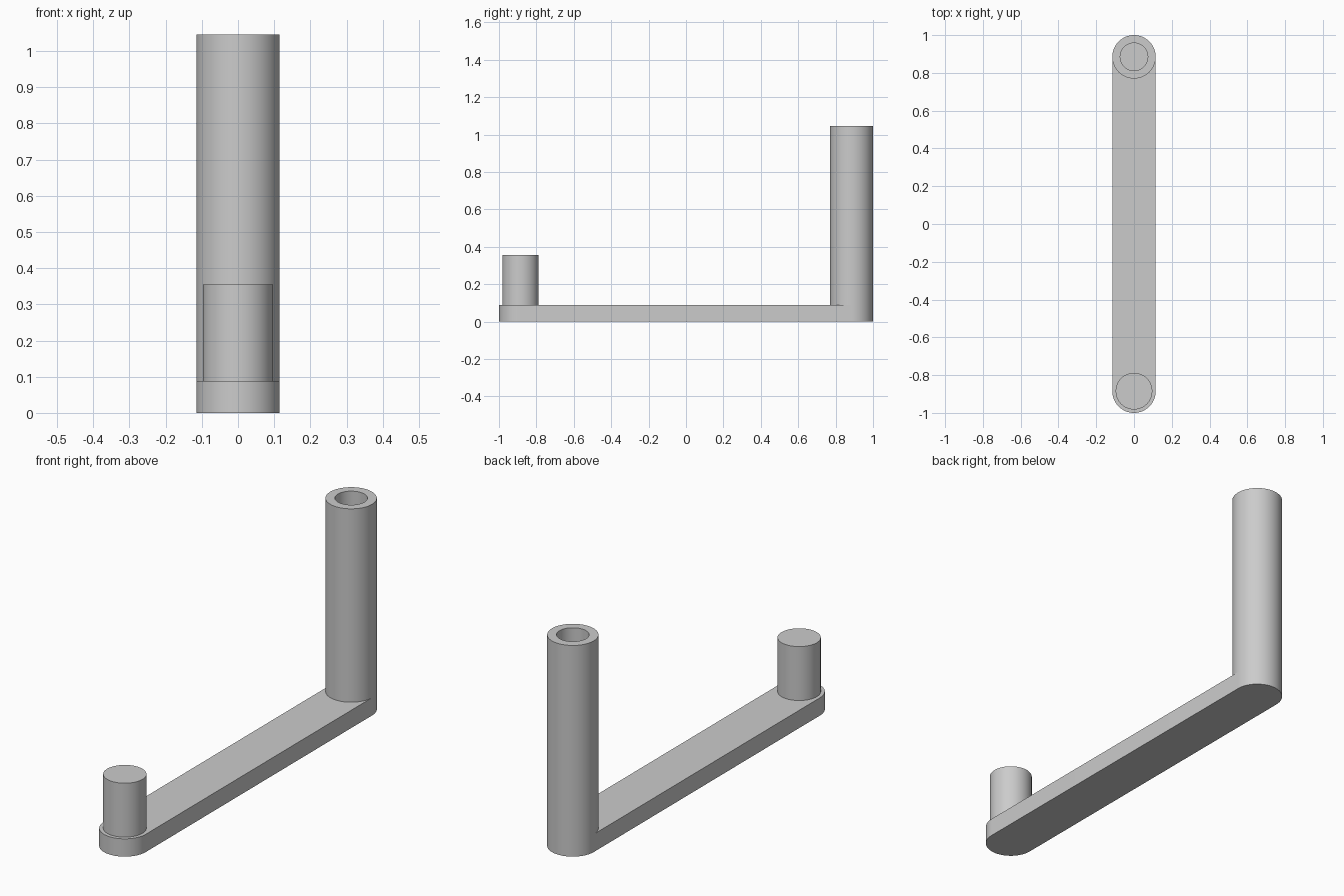
import bpy
import bmesh
from math import cos, sin, pi, radians

cube = bpy.data.objects.get("Cube")
if cube:
    bpy.data.objects.remove(cube, do_unlink=True)

SEGMENTS = 64
ARM_RADIUS = 0.115
ARM_TOP = 0.088
END_Y = 1 - ARM_RADIUS

grey = bpy.data.materials.new("plain grey")
grey.use_nodes = True
grey.diffuse_color = (0.6, 0.6, 0.6, 1)
grey.node_tree.nodes["Principled BSDF"].inputs["Base Color"].default_value = grey.diffuse_color


def finish(name, bm, location):
    """Turn a bmesh into a grey object, smooth with sharp rims."""
    bmesh.ops.recalc_face_normals(bm, faces=bm.faces)
    mesh = bpy.data.meshes.new(name)
    bm.to_mesh(mesh)
    bm.free()
    mesh.materials.append(grey)
    obj = bpy.data.objects.new(name, mesh)
    bpy.context.collection.objects.link(obj)
    obj.location = location
    bpy.ops.object.select_all(action='DESELECT')
    obj.select_set(True)
    bpy.context.view_layer.objects.active = obj
    bpy.ops.object.shade_smooth_by_angle(angle=radians(30))
    return obj


def extrude_outline(name, outline, height, location):
    bm = bmesh.new()
    face = bm.faces.new([bm.verts.new((x, y, 0)) for x, y in outline])
    top = bmesh.ops.extrude_face_region(bm, geom=[face], use_keep_orig=True)
    verts = [v for v in top["geom"] if isinstance(v, bmesh.types.BMVert)]
    bmesh.ops.translate(bm, verts=verts, vec=(0, 0, height))
    return finish(name, bm, location)


def arc(radius, start, sweep, steps, y=0):
    return [(radius * cos(start + sweep * i / steps),
             y + radius * sin(start + sweep * i / steps)) for i in range(steps + 1)]


# Flat arm with rounded ends
half = SEGMENTS // 2
outline = arc(ARM_RADIUS, 0, pi, half, END_Y) + arc(ARM_RADIUS, pi, pi, half, -END_Y)
extrude_outline("arm", outline, ARM_TOP, (0, 0, 0))

# Short solid peg at the front
circle = arc(0.097, 0, 2 * pi, SEGMENTS)[:-1]
extrude_outline("peg", circle, 0.355 - ARM_TOP, (0, -END_Y, ARM_TOP))

# Tall hollow post at the back, its bore ending on the arm
BORE = 0.073
POST_HEIGHT = 1.045 - ARM_TOP
bm = bmesh.new()
profile = [(BORE, 0), (ARM_RADIUS, 0), (ARM_RADIUS, POST_HEIGHT), (BORE, POST_HEIGHT)]
verts = [bm.verts.new((r, 0, z)) for r, z in profile]
edges = [bm.edges.new((verts[i - 1], verts[i])) for i in range(len(verts))]
bmesh.ops.spin(bm, geom=verts + edges, cent=(0, 0, 0), axis=(0, 0, 1),
               angle=2 * pi, steps=SEGMENTS, use_duplicate=False)
bmesh.ops.remove_doubles(bm, verts=bm.verts, dist=0.0001)
finish("hollow_post", bm, (0, END_Y, ARM_TOP))
